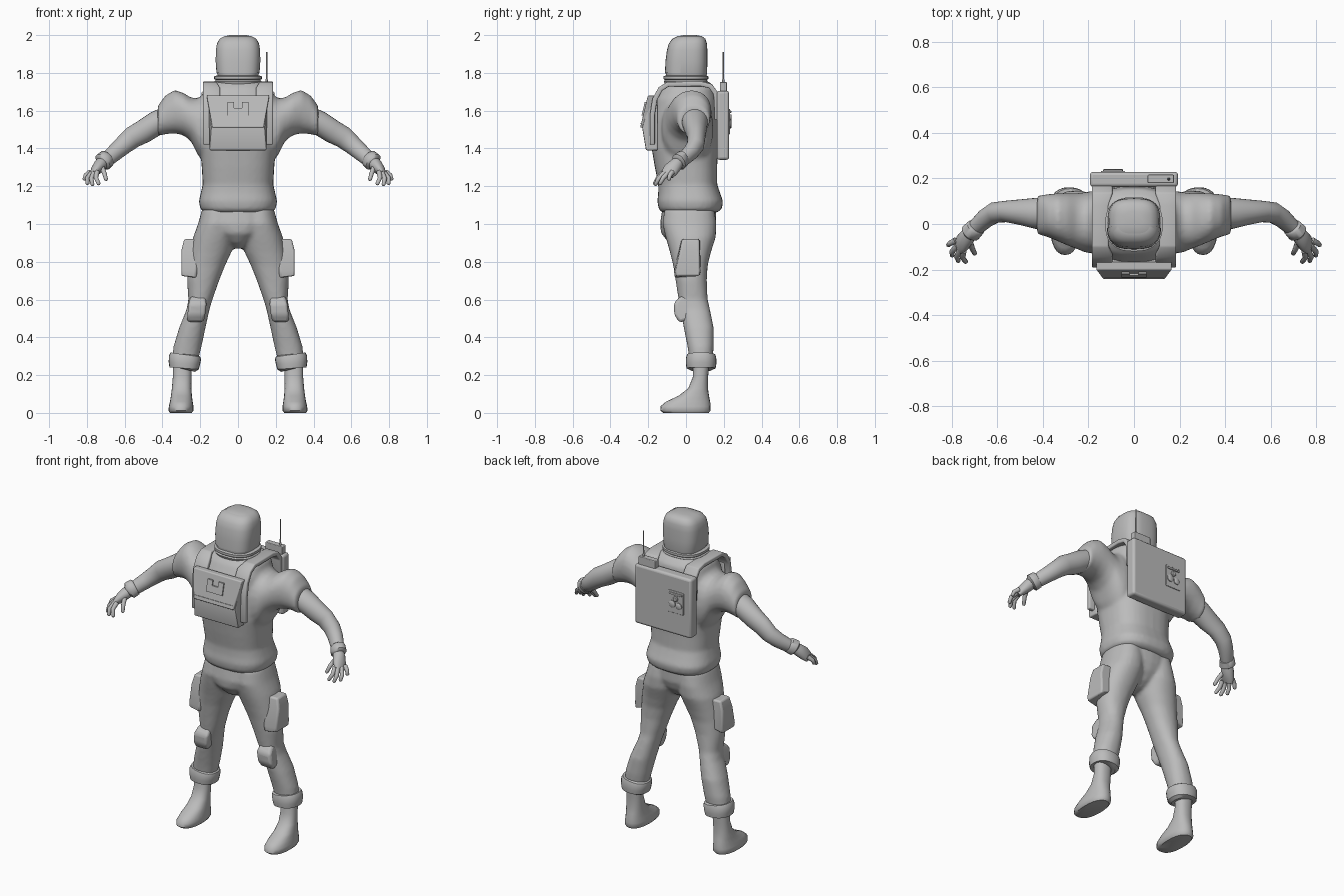
import bpy, bmesh, math
from mathutils import Vector

grey = bpy.data.materials.new("suit_grey")
grey.diffuse_color = (0.5, 0.5, 0.5, 1)


def finish(name, bm, mirror=False, bevel=0, voxel=0, angle=35):
    bmesh.ops.recalc_face_normals(bm, faces=bm.faces[:])
    for f in bm.faces:
        f.smooth = True
    me = bpy.data.meshes.new(name)
    bm.to_mesh(me)
    bm.free()
    me.set_sharp_from_angle(angle=math.radians(angle))
    me.materials.append(grey)
    ob = bpy.data.objects.new(name, me)
    bpy.context.collection.objects.link(ob)
    if bevel:
        m = ob.modifiers.new("bevel", 'BEVEL')
        m.width, m.segments, m.limit_method = bevel, 3, 'ANGLE'
    if voxel:  # blend overlapping volumes into one cloth surface
        m = ob.modifiers.new("blend", 'REMESH')
        m.mode, m.voxel_size, m.use_smooth_shade = 'VOXEL', voxel, True
        m = ob.modifiers.new("soften", 'SMOOTH')
        m.factor, m.iterations = 0.5, 6
    if mirror:
        ob.modifiers.new("mirror", 'MIRROR')
    return ob


def loft(bm, st, axis=None, p=2.0, n=24, sx=1):
    """Rings (x, y, z, a, b); a is sideways (vertical along x), b is in depth."""
    rings = []
    for i, (x, y, z, a, b) in enumerate(st):
        lo, hi = st[max(i - 1, 0)], st[min(i + 1, len(st) - 1)]
        t = Vector(axis) if axis else (Vector(hi[:3]) - Vector(lo[:3])).normalized()
        u = Vector((0, 1, 0)).cross(t).normalized()
        v = t.cross(u)
        ring = []
        for k in range(n):
            c, s = math.cos(2 * math.pi * k / n), math.sin(2 * math.pi * k / n)
            c = math.copysign(abs(c) ** (2 / p), c)
            s = math.copysign(abs(s) ** (2 / p), s)
            q = Vector((x, y, z)) + u * a * c + v * b * s
            ring.append(bm.verts.new((q.x * sx, q.y, q.z)))
        rings.append(ring)
    for r, s in zip(rings, rings[1:]):
        for k in range(n):
            j = (k + 1) % n
            bm.faces.new((r[k], r[j], s[j], s[k]))
    bm.faces.new(rings[0])
    bm.faces.new(rings[-1])
    return bm


def column(rows):
    """Rows (z, x0, x1, y0, y1) turned into horizontal rings."""
    return [((a + b) / 2, (c + d) / 2, z, (b - a) / 2, (d - c) / 2) for z, a, b, c, d in rows]


def body(rows):
    return column([(z, -w, w, y0, y1) for z, w, y0, y1 in rows])


def hull(name, pts, bevel=0.008, mirror=False, both=False):
    bm = bmesh.new()
    for x, y, z in pts:
        bm.verts.new((x, y, z))
        if both:
            bm.verts.new((-x, y, z))
    bmesh.ops.convex_hull(bm, input=bm.verts[:])
    bmesh.ops.dissolve_limit(bm, angle_limit=0.02, verts=bm.verts[:], edges=bm.edges[:])
    return finish(name, bm, mirror, bevel)


def box(name, x0, x1, y0, y1, z0, z1, bevel=0.004):
    return hull(name, [(x, y, z) for x in (x0, x1) for y in (y0, y1) for z in (z0, z1)], bevel)


UP, SIDE = (0, 0, 1), (1, 0, 0)

# Jacket: torso with short puffed sleeves
bm = bmesh.new()
loft(bm, body([(1.06, .175, -.125, .165), (1.08, .2, -.145, .19), (1.12, .208, -.152, .197),
               (1.165, .197, -.147, .18), (1.21, .187, -.147, .165), (1.3, .192, -.165, .165),
               (1.4, .2, -.182, .17), (1.55, .2, -.182, .17), (1.66, .192, -.168, .165),
               (1.72, .175, -.135, .155), (1.755, .13, -.1, .12)]), UP, 2.6, 32)
sleeve = [(.1, 1.3, 1.69, -.13, .14), (.18, 1.32, 1.69, -.13, .145), (.215, 1.37, 1.665, -.125, .14),
          (.25, 1.44, 1.67, -.11, .135), (.29, 1.47, 1.695, -.095, .135), (.335, 1.48, 1.71, -.075, .135),
          (.385, 1.475, 1.68, -.055, .13), (.425, 1.465, 1.625, -.045, .125)]
for sx in (1, -1):
    loft(bm, [(x, (c + d) / 2, (a + b) / 2, (b - a) / 2, (d - c) / 2) for x, a, b, c, d in sleeve],
         SIDE, 2.2, 24, sx)
finish("jacket", bm, voxel=.011)

# Trousers: pelvis and legs
bm = bmesh.new()
loft(bm, body([(1.12, .18, -.12, .16), (1.0, .185, -.138, .158), (.95, .13, -.132, .14),
               (.9, .06, -.09, .1), (.87, .025, -.04, .05)]), UP, 2.2)
leg = column([(1.08, .02, .19, -.115, .15), (1.0, .008, .212, -.125, .162), (.93, .008, .238, -.108, .158),
              (.85, .035, .255, -.085, .132), (.78, .068, .265, -.068, .115), (.7, .1, .27, -.055, .11),
              (.6, .135, .263, -.04, .115), (.55, .15, .272, -.03, .127), (.45, .172, .312, -.012, .147),
              (.35, .193, .342, .008, .147), (.27, .213, .35, .02, .14)])
for sx in (1, -1):
    loft(bm, leg, UP, 2.2, 24, sx)
finish("trousers", bm, voxel=.011)

# Trouser cuffs
bm = loft(bmesh.new(), [(.286, .08, .232, .06, .06), (.285, .08, .236, .078, .077), (.284, .08, .262, .083, .081),
                        (.281, .08, .292, .086, .08), (.278, .08, .308, .08, .075), (.278, .08, .312, .06, .06)], p=2.3)
finish("trouser_cuff", bm, True)

# Boots
bm = loft(bmesh.new(), column([(0, .245, .36, -.12, .12), (.012, .236, .368, -.136, .13), (.035, .236, .366, -.135, .13),
                               (.06, .24, .36, -.105, .128), (.09, .244, .355, -.04, .122), (.13, .247, .35, .012, .116),
                               (.19, .247, .345, .036, .117), (.26, .245, .345, .038, .122)]), UP, 2.3)
finish("boot", bm, True, angle=50)

# Arms
bm = loft(bmesh.new(), [(.37, .045, 1.56, .065, .07), (.43, .047, 1.535, .064, .068), (.5, .052, 1.49, .062, .056),
                        (.56, .055, 1.458, .058, .047), (.61, .05, 1.415, .05, .046), (.65, .025, 1.38, .045, .042),
                        (.69, -.012, 1.345, .04, .036), (.72, -.04, 1.32, .036, .03)])
finish("arm", bm, True, angle=60)

# Glove cuffs, palms, fingers and thumbs
bm = loft(bmesh.new(), [(.69, -.012, 1.35, .036, .034), (.694, -.016, 1.347, .048, .04),
                        (.716, -.038, 1.328, .05, .043), (.722, -.043, 1.322, .036, .032)], n=20)
finish("glove_cuff", bm, True, angle=50)
bm = loft(bmesh.new(), [(.71, -.034, 1.335, .03, .028), (.73, -.055, 1.312, .034, .036),
                        (.752, -.082, 1.285, .028, .042), (.768, -.1, 1.262, .016, .036)], n=20)
fingers = [((.747, -.118, 1.275), (.752, -.148, 1.245), (.737, -.166, 1.212)),
           ((.762, -.112, 1.272), (.777, -.145, 1.24), (.77, -.162, 1.208)),
           ((.775, -.095, 1.27), (.798, -.122, 1.242), (.797, -.138, 1.213)),
           ((.782, -.072, 1.275), (.806, -.085, 1.258), (.814, -.092, 1.235)),
           ((.722, -.072, 1.305), (.708, -.11, 1.27), (.698, -.13, 1.235))]
for a, b, c in fingers:
    tip = tuple(Vector(c) + (Vector(c) - Vector(b)) * .15)
    loft(bm, [(*a, .014, .014), (*b, .012, .012), (*c, .01, .01), (*tip, .004, .004)], n=10)
finish("glove", bm, True, angle=60)

# Thigh pouches and knee pads
hull("thigh_pouch", [(.2, -.025, .92), (.285, -.02, .92), (.285, .07, .92), (.2, .075, .92),
                     (.22, -.065, .75), (.3, -.055, .75), (.3, .075, .75), (.22, .08, .75), (.3, -.03, .86),
                     (.3, .072, .86), (.22, -.06, .715), (.3, -.05, .725), (.3, .07, .725)], .014, True)
hull("knee_pad", [(.172, -.03, .62), (.25, -.03, .62), (.165, -.064, .58), (.262, -.064, .58),
                  (.172, -.062, .52), (.268, -.062, .52), (.18, -.035, .478), (.27, -.035, .478),
                  (.175, .04, .6), (.255, .04, .6), (.185, .04, .5), (.268, .04, .5)], .016, True)

# Helmet, visor shell and neck ring
shell = [(1.77, .103, -.103, .105), (1.8, .112, -.108, .112), (1.86, .116, -.106, .113), (1.92, .115, -.098, .113),
         (1.955, .109, -.088, .111), (1.98, .096, -.07, .103), (1.994, .072, -.042, .085), (2.0, .04, -.01, .055)]
finish("helmet", loft(bmesh.new(), body(shell), UP, 3, 40), angle=60)
g = .003
bm = loft(bmesh.new(), body([(z, w + g, a - g, b + g) for z, w, a, b in shell[1:-1]]), UP, 3, 40)
bmesh.ops.bisect_plane(bm, geom=bm.verts[:] + bm.edges[:] + bm.faces[:], plane_co=(0, -.02, 1.9),
                       plane_no=(0, 1, -.1), clear_outer=True)
finish("visor", bm, angle=60)
bm = loft(bmesh.new(), body([(1.735, .115, -.11, .11), (1.755, .125, -.118, .115), (1.762, .118, -.112, .11),
                             (1.768, .126, -.12, .118), (1.782, .126, -.12, .118), (1.787, .11, -.105, .105)]),
          UP, 2.5, 40)
finish("neck_ring", bm)

# Shoulder harness: straps running from chest to backpack
path = [(-.178, 1.42), (-.178, 1.58), (-.165, 1.66), (-.135, 1.715), (-.095, 1.74), (.08, 1.742),
        (.13, 1.73), (.158, 1.69), (.165, 1.55)]
bm = bmesh.new()
rows = [[bm.verts.new((x, y, z)) for x in (.112 if -.12 < y < .12 else .095, .185)] for y, z in path]
for r, s in zip(rows, rows[1:]):
    bm.faces.new((r[0], r[1], s[1], s[0]))
ob = finish("harness_strap", bm, True, angle=50)
m = ob.modifiers.new("thickness", 'SOLIDIFY')
m.thickness, m.offset = .026, 0
m = ob.modifiers.new("edge", 'BEVEL')
m.width, m.segments = .006, 2

# Chest pack: lower case, sloping lid and fitting
hull("chest_case", [(.155, -.15, 1.66), (.155, -.19, 1.66), (.14, -.232, 1.51), (.15, -.212, 1.39),
                    (.15, -.15, 1.39)], .006, both=True)
hull("chest_lid", [(.166, -.165, 1.68), (.166, -.202, 1.68), (.136, -.243, 1.51), (.136, -.2, 1.51)],
     .006, both=True)


def on_lid(name, x0, x1, z0, z1, t=.008):
    face = lambda z: -.202 - .241 * (1.68 - z)
    hull(name, [(x, face(z) - d, z) for x in (x0, x1) for z in (z0, z1) for d in (t, -.004)], 0)


on_lid("lid_fitting_base", -.055, .055, 1.575, 1.6)
on_lid("lid_fitting_left", -.055, -.02, 1.6, 1.645)
on_lid("lid_fitting_right", .02, .055, 1.6, 1.645)
on_lid("lid_fitting_bridge", -.02, .02, 1.6, 1.615)
on_lid("lid_seam", -.13, .13, 1.53, 1.535, .003)

# Backpack with radio box, antenna and valve panel
box("backpack", -.193, .193, .163, .228, 1.34, 1.705, .014)
box("radio_box", .06, .175, .18, .216, 1.69, 1.752)
bm = loft(bmesh.new(), [(.152, .197, 1.74, .006, .006), (.152, .197, 1.765, .006, .006),
                        (.152, .197, 1.77, .0035, .0035), (.152, .197, 1.91, .003, .003)], UP, n=10)
finish("antenna", bm)
box("valve_panel", -.145, -.04, .22, .233, 1.475, 1.61)
for i, (x, z, r) in enumerate([(-.115, 1.525, .02), (-.07, 1.53, .022), (-.092, 1.565, .016)]):
    bm = bmesh.new()
    loft(bm, [(x, z, .225, r, r), (x, z, .238, r, r), (x, z, .242, r * .7, r * .7)], UP, n=16)
    for v in bm.verts:  # turn the knob to face backwards
        v.co = (v.co.x, v.co.z, v.co.y)
    finish("valve_knob_%d" % (i + 1), bm)
box("valve_bar", -.135, -.05, .228, .24, 1.588, 1.6)
